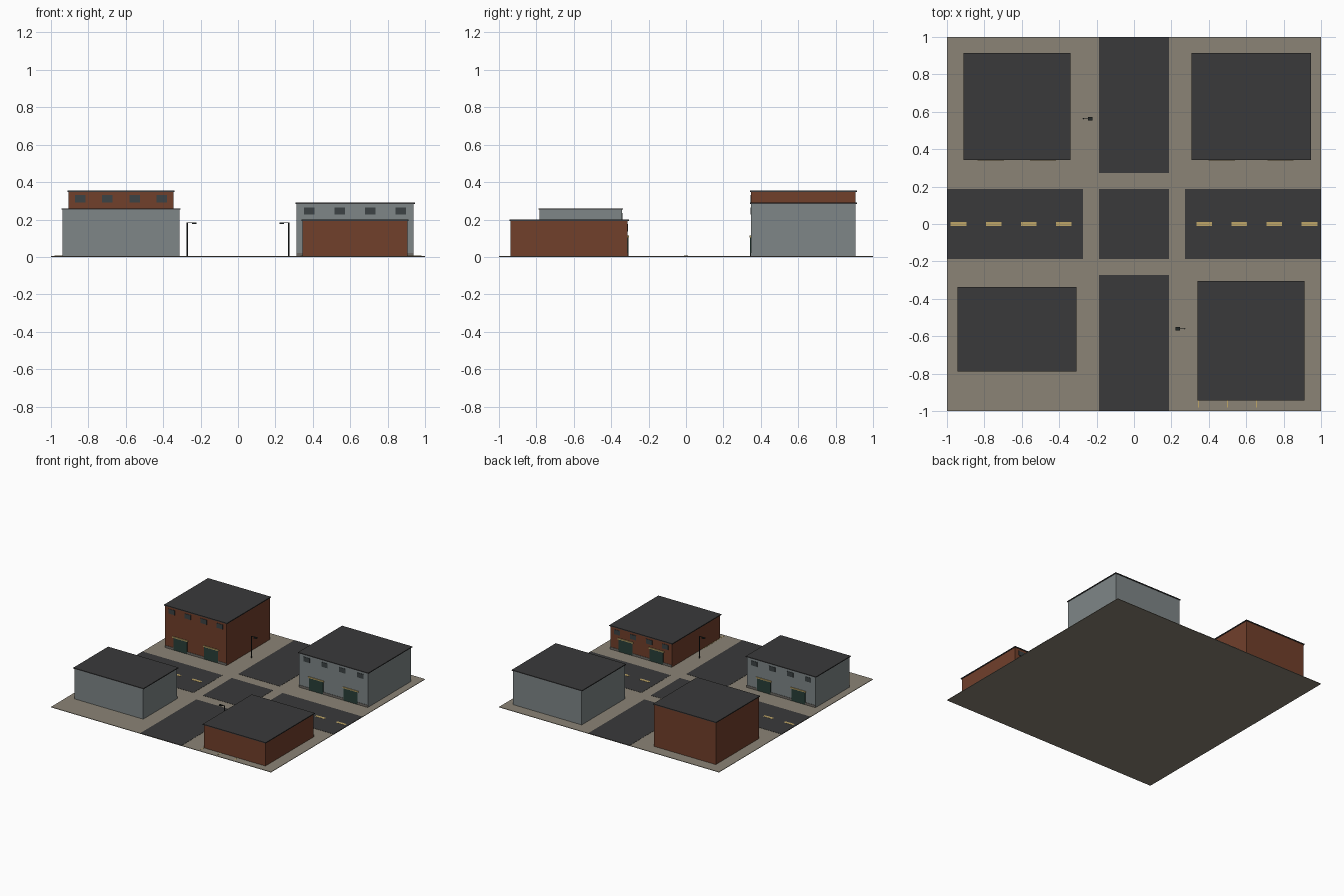
import bpy
import math

if "Cube" in bpy.data.objects:
    bpy.data.objects.remove(bpy.data.objects["Cube"])


def material(name, r, g, b):
    m = bpy.data.materials.new(name)
    m.diffuse_color = (r, g, b, 1)
    m.use_nodes = True
    m.node_tree.nodes["Principled BSDF"].inputs["Base Color"].default_value = m.diffuse_color
    return m


PAVING = material("paving tan", 0.26, 0.23, 0.18)
ASPHALT = material("asphalt", 0.042, 0.042, 0.043)
BRICK = material("brick red", 0.165, 0.05, 0.024)
METAL = material("cladding grey", 0.21, 0.24, 0.245)
GLASS = material("window dark", 0.045, 0.055, 0.058)
GREEN = material("door green", 0.022, 0.05, 0.04)
YELLOW = material("marking yellow", 0.52, 0.38, 0.14)
STONE = material("plinth stone", 0.15, 0.14, 0.125)
IRON = material("lamp iron", 0.015, 0.02, 0.02)


def box(name, x, y, z, mat):
    """Box from (min, max) pairs on each axis."""
    corners = [(a, b, c) for a in x for b in y for c in z]
    faces = [(0, 1, 3, 2), (4, 6, 7, 5), (0, 4, 5, 1),
             (2, 3, 7, 6), (0, 2, 6, 4), (1, 5, 7, 3)]
    mesh = bpy.data.meshes.new(name)
    mesh.from_pydata(corners, [], faces)
    mesh.materials.append(mat)
    ob = bpy.data.objects.new(name, mesh)
    bpy.context.collection.objects.link(ob)
    return ob


G = 0.004          # top of the paving
R = G + 0.0015     # top of the asphalt

# Ground slab and road pieces, leaving paved crossings around the junction
box("paving", (-1, 1), (-1, 1), (0, G), PAVING)
box("junction", (-0.188, 0.188), (-0.188, 0.188), (G - 0.002, R), ASPHALT)
for s in (-1, 1):
    span = sorted((s * 0.273, s))
    box("road_x", span, (-0.188, 0.188), (G - 0.002, R), ASPHALT)
    box("road_y", (-0.188, 0.188), span, (G - 0.002, R), ASPHALT)
    # Dashed centre line
    for i in range(4):
        c = s * (0.375 + 0.1877 * i)
        box("lane_dash", (c - 0.042, c + 0.042), (-0.011, 0.011),
            (R - 0.001, R + 0.001), YELLOW)

# Parking bay lines by the front right building
for x in (0.345, 0.5, 0.655):
    box("bay_line", (x - 0.003, x + 0.003), (-0.98, -0.7),
        (G - 0.001, G + 0.001), YELLOW)


def building(name, cx, cy, w, d, h, facing, wall):
    """Walls, roof, plus doors and windows on the side facing the street."""
    box(name + "_walls", (cx - w / 2, cx + w / 2), (cy - d / 2, cy + d / 2),
        (G - 0.002, h - 0.006), wall)
    o = 0.006
    box(name + "_roof", (cx - w / 2 - o, cx + w / 2 + o),
        (cy - d / 2 - o, cy + d / 2 + o), (h - 0.007, h), ASPHALT)
    f = cy + facing * d / 2

    def plate(part, x, width, z0, z1, out, mat):
        box(name + part, (x - width / 2, x + width / 2),
            sorted((f - facing * 0.002, f + facing * out)), (z0, z1), mat)

    plate("_plinth", cx, w, G, 0.022, 0.003, STONE)
    for s in (-0.25, 0.25):
        plate("_door", cx + s * w, 0.125, G, 0.105, 0.004, GREEN)
        plate("_lintel", cx + s * w, 0.14, 0.105, 0.114, 0.007, YELLOW)
    for i in range(4):
        plate("_window", cx + (i - 1.5) * 0.26 * w, 0.056,
              h - 0.063, h - 0.025, 0.003, GLASS)


building("back_left_building", -0.626, 0.627, 0.56, 0.56, 0.355, -1, BRICK)
building("back_right_building", 0.626, 0.627, 0.626, 0.56, 0.29, -1, METAL)
building("front_left_building", -0.626, -0.563, 0.626, 0.441, 0.26, 1, METAL)
building("front_right_building", 0.626, -0.625, 0.56, 0.626, 0.2, 1, BRICK)


# Street lamps reaching toward the road
def lamp(x, y, s):
    bpy.ops.mesh.primitive_cylinder_add(vertices=8, radius=0.0035, depth=0.18,
                                        location=(x, y, G + 0.09))
    post = bpy.context.object
    post.name = "lamp_post"
    post.data.materials.append(IRON)
    box("lamp_arm", sorted((x, x + s * 0.04)), (y - 0.002, y + 0.002),
        (0.181, 0.185), IRON)
    box("lamp_head", sorted((x + s * 0.025, x + s * 0.048)),
        (y - 0.009, y + 0.009), (0.176, 0.183), IRON)


lamp(-0.271, 0.563, 1)
lamp(0.271, -0.56, -1)
